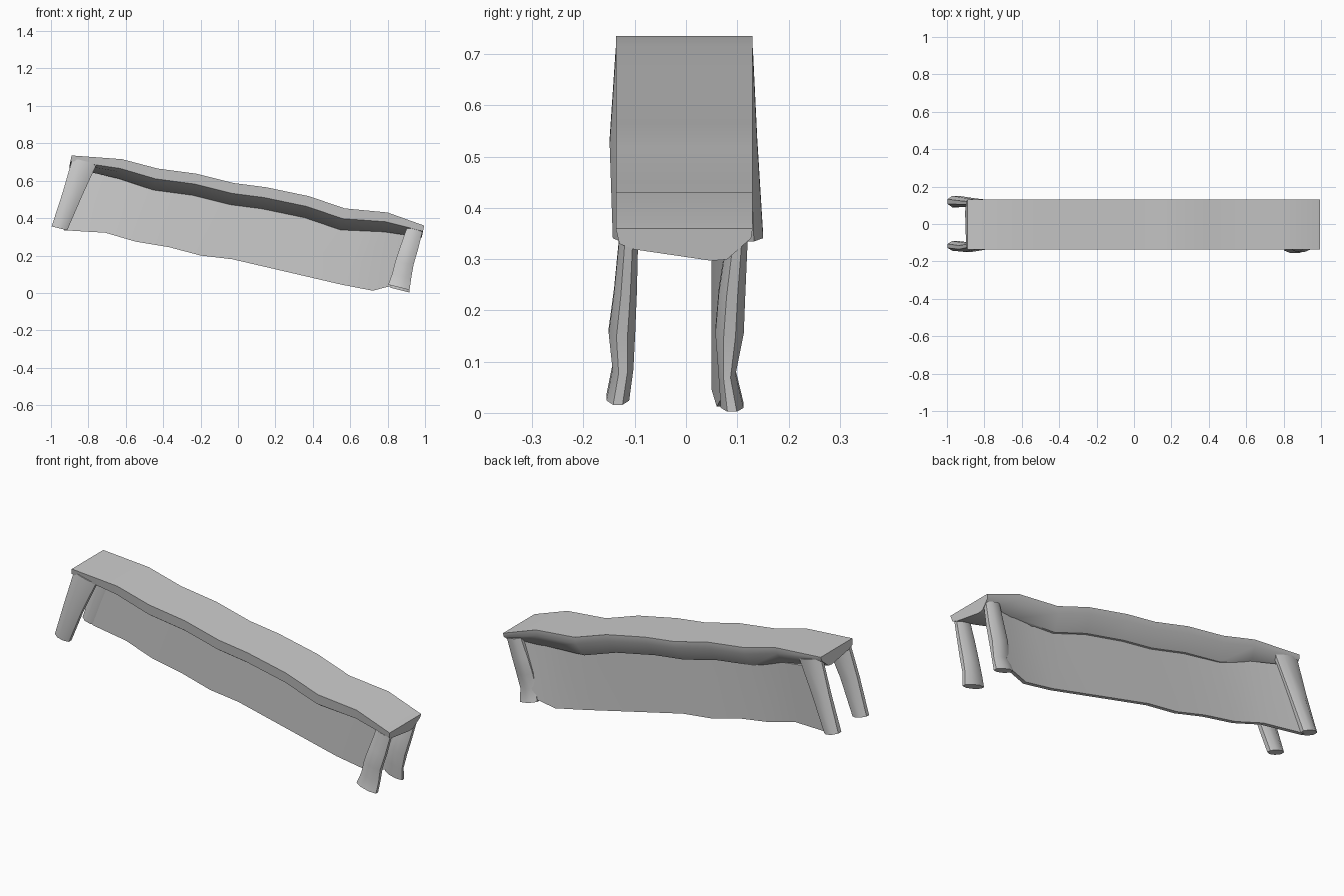
import bpy, bmesh, math

if "Cube" in bpy.data.objects:
    bpy.data.objects.remove(bpy.data.objects["Cube"])


def loft(name, rings):
    """Skin closed rings of equal size into a capped solid."""
    bm = bmesh.new()
    loops = [[bm.verts.new(p) for p in ring] for ring in rings]
    n = len(loops[0])
    for a, b in zip(loops, loops[1:]):
        for i in range(n):
            j = (i + 1) % n
            bm.faces.new((a[i], a[j], b[j], b[i]))
    bm.faces.new(loops[0])
    bm.faces.new(loops[-1])
    bmesh.ops.recalc_face_normals(bm, faces=bm.faces)
    mesh = bpy.data.meshes.new(name)
    bm.to_mesh(mesh)
    bm.free()
    ob = bpy.data.objects.new(name, mesh)
    bpy.context.collection.objects.link(ob)
    bpy.ops.object.select_all(action='DESELECT')
    ob.select_set(True)
    bpy.context.view_layer.objects.active = ob
    bpy.ops.object.shade_smooth_by_angle(angle=math.radians(45))
    return ob


# Sloping, slightly wavy top: x, z of the upper edge, depth factor
top_line = [(-.89, .735, .55), (-.62, .715, .9), (-.43, .665, 1), (-.22, .637, 1),
            (-.02, .587, 1), (.15, .565, 1), (.38, .517, 1), (.57, .452, 1),
            (.8, .43, .9), (.995, .36, .55)]
section = [(-.137, 0), (.13, 0), (.127, -.035), (.08, -.11),
           (.05, -.115), (-.1, -.075), (-.13, -.055)]
loft("bench_top", [[(x + .2 * dz * k, y, z + dz * k) for y, dz in section]
                   for x, z, k in top_line])

# Hanging back panel: top x, top z, bottom x, bottom z, y
panel = [(-.82, .66, -.93, .335, .105), (-.62, .62, -.71, .322, .075),
         (-.43, .57, -.55, .275, .065), (-.25, .54, -.37, .245, .06),
         (-.05, .49, -.2, .2, .06), (.15, .46, -.03, .18, .06),
         (.45, .40, .25, .115, .06), (.68, .33, .55, .045, .06),
         (.82, .35, .72, .012, .07), (.94, .325, .83, .04, .085)]
T = .01
loft("back_panel", [[(xt, y - T, zt), (xt, y + T, zt), (xb, y + T, zb), (xb, y - T, zb)]
                    for xt, zt, xb, zb, y in panel])


# Leaning, irregular legs: x, y, z, half width, half depth
def leg(name, stations, sides=8):
    rings = []
    for x, y, z, rx, ry in stations:
        ring = []
        for i in range(sides):
            a = 2 * math.pi * (i + .5) / sides
            c = math.cos(a)
            ring.append((x + rx * c, y + ry * math.sin(a), z - .25 * rx * c))
        rings.append(ring)
    loft(name, rings)


leg("front_left_leg", [(-.82, -.115, .705, .07, .024), (-.885, -.125, .53, .055, .026),
                       (-.955, -.117, .345, .045, .028)])
leg("back_left_leg", [(-.82, .112, .705, .07, .02), (-.885, .115, .53, .055, .026),
                      (-.955, .12, .345, .045, .033)])
leg("front_right_leg", [(.945, -.112, .34, .045, .02), (.915, -.118, .24, .05, .024),
                        (.89, -.125, .16, .052, .028), (.875, -.123, .09, .055, .022),
                        (.86, -.133, .03, .062, .024)])
leg("back_right_leg", [(.945, .1, .34, .045, .022), (.915, .09, .24, .05, .028),
                       (.89, .085, .16, .052, .03), (.875, .08, .08, .05, .018),
                       (.865, .09, .015, .055, .024)])
